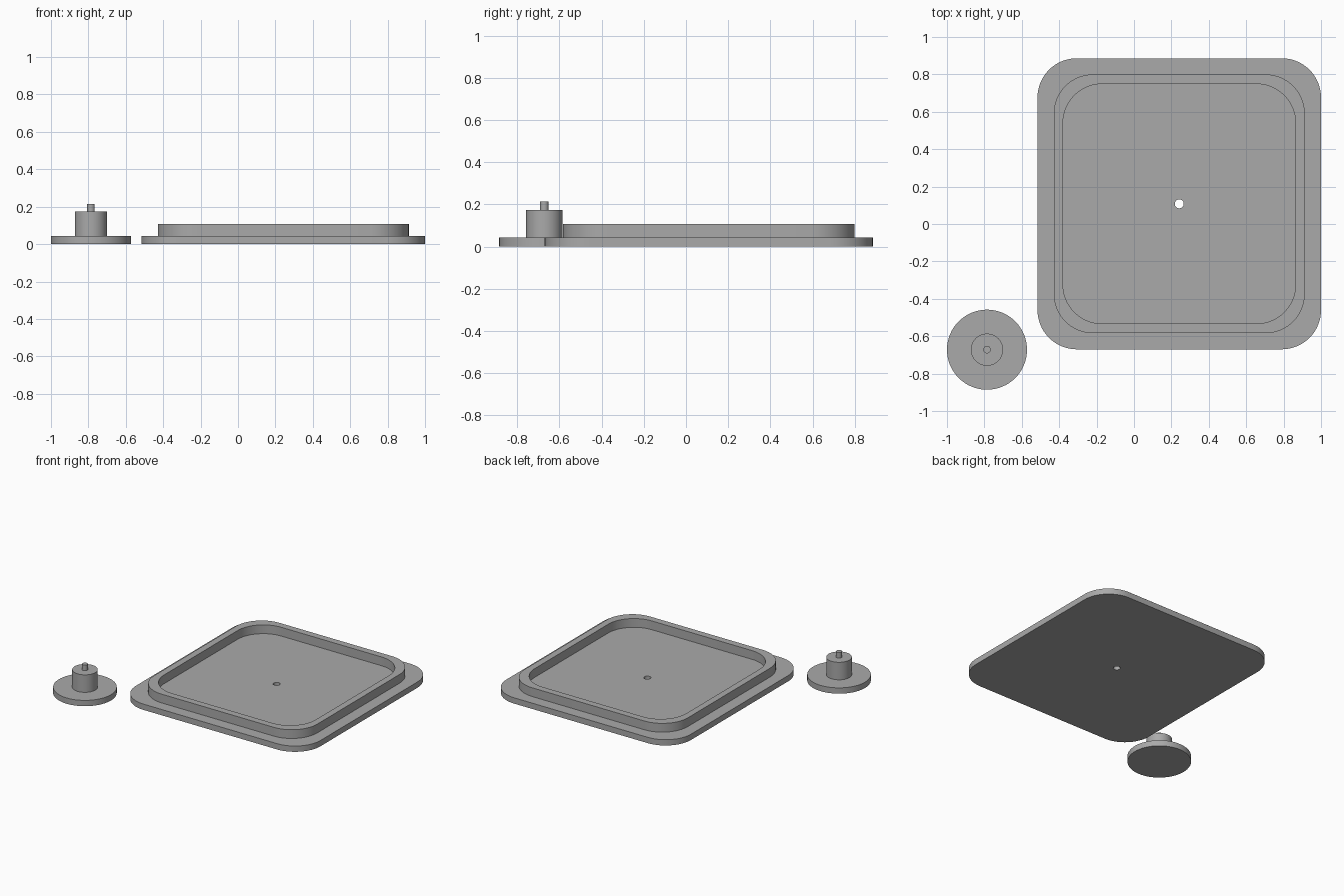
import bpy
import bmesh
from math import sin, cos, pi, radians

cube = bpy.data.objects.get("Cube")
if cube:
    bpy.data.objects.remove(cube, do_unlink=True)

grey = bpy.data.materials.new("plain_grey")
grey.use_nodes = True
colour = (0.4, 0.4, 0.4, 1)
grey.diffuse_color = colour
grey.node_tree.nodes["Principled BSDF"].inputs["Base Color"].default_value = colour

STEPS = 16  # segments per quarter turn


def ring(bm, hx, hy, r, z):
    """Rounded rectangle of vertices; a circle when hx = hy = r."""
    verts = []
    for q, (sx, sy) in enumerate([(1, 1), (-1, 1), (-1, -1), (1, -1)]):
        for i in range(STEPS + 1):
            a = (q + i / STEPS) * pi / 2
            verts.append(bm.verts.new((sx * (hx - r) + r * cos(a),
                                       sy * (hy - r) + r * sin(a), z)))
    return verts


def loft(name, sections, location, closed):
    """Skin successive rings; closed joins last to first, otherwise cap the ends."""
    bm = bmesh.new()
    rings = [ring(bm, *s) for s in sections]
    pairs = list(zip(rings, rings[1:]))
    if closed:
        pairs.append((rings[-1], rings[0]))
    else:
        bm.faces.new(rings[0][::-1])
        bm.faces.new(rings[-1])
    for a, b in pairs:
        for i in range(len(a)):
            j = (i + 1) % len(a)
            bm.faces.new((a[i], a[j], b[j], b[i]))
    bmesh.ops.remove_doubles(bm, verts=bm.verts[:], dist=0.0001)
    bmesh.ops.recalc_face_normals(bm, faces=bm.faces[:])
    mesh = bpy.data.meshes.new(name)
    bm.to_mesh(mesh)
    bm.free()
    mesh.materials.append(grey)
    obj = bpy.data.objects.new(name, mesh)
    bpy.context.collection.objects.link(obj)
    obj.location = location
    bpy.ops.object.select_all(action="DESELECT")
    obj.select_set(True)
    bpy.context.view_layer.objects.active = obj
    bpy.ops.object.shade_smooth_by_angle(angle=radians(30))
    return obj


base_top, rim_top, hole = 0.043, 0.108, 0.024

# Rounded tray: flange, raised rim, recessed floor and a through hole
loft("tray", [
    (hole, hole, hole, 0),
    (0.758, 0.778, 0.21, 0),
    (0.758, 0.778, 0.21, base_top),
    (0.671, 0.692, 0.21, base_top),
    (0.671, 0.692, 0.21, rim_top),
    (0.622, 0.641, 0.21, rim_top),
    (0.622, 0.641, 0.21, base_top),
    (hole, hole, hole, base_top),
], (0.242, 0.108, 0), True)

# Stepped knob: disc, boss and pin
knob = []
low = 0
for radius, top in [(0.214, base_top), (0.086, 0.173), (0.02, 0.215)]:
    knob += [(radius, radius, radius, low), (radius, radius, radius, top)]
    low = top
loft("knob", knob, (-0.786, -0.672, 0), False)
